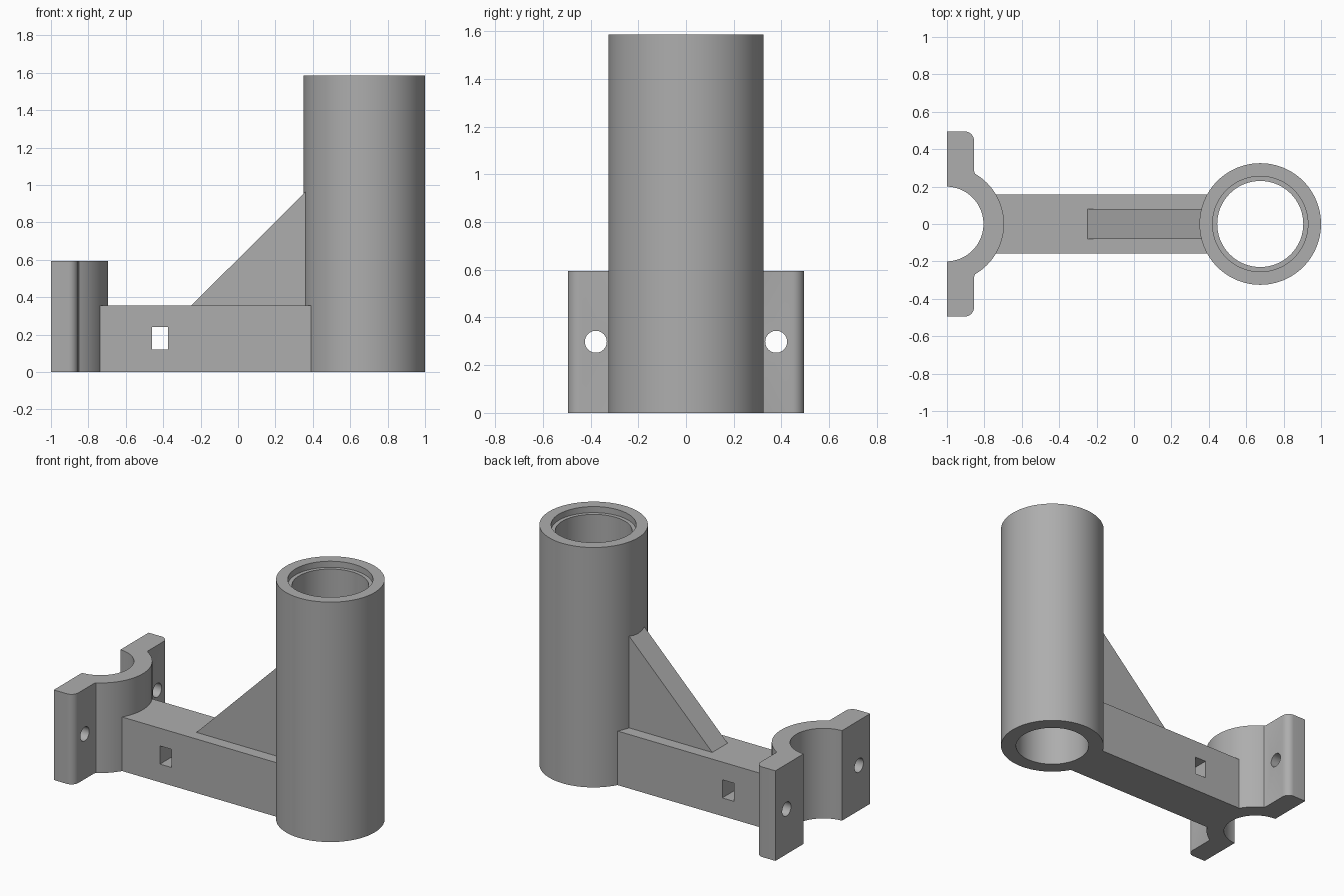
import bpy, bmesh, math
from math import sin, cos, radians
from mathutils import Vector, Matrix

if "Cube" in bpy.data.objects:
    bpy.data.objects.remove(bpy.data.objects["Cube"], do_unlink=True)

grey = bpy.data.materials.new("plain grey")
grey.use_nodes = True
GREY = (0.42, 0.42, 0.42, 1)
grey.diffuse_color = GREY
grey.node_tree.nodes["Principled BSDF"].inputs["Base Color"].default_value = GREY


def make(name, bm):
    bmesh.ops.recalc_face_normals(bm, faces=bm.faces)
    mesh = bpy.data.meshes.new(name)
    bm.to_mesh(mesh)
    bm.free()
    mesh.materials.append(grey)
    obj = bpy.data.objects.new(name, mesh)
    bpy.context.collection.objects.link(obj)
    return obj


def prism(name, points, offset):
    """Extrude a closed outline along an offset vector."""
    bm = bmesh.new()
    face = bm.faces.new([bm.verts.new(p) for p in points])
    new = bmesh.ops.extrude_face_region(bm, geom=[face])["geom"]
    bmesh.ops.translate(bm, vec=offset, verts=[v for v in new if isinstance(v, bmesh.types.BMVert)])
    return make(name, bm)


def box(name, x0, x1, half_y, z0, z1):
    points = [(x0, -half_y, z0), (x1, -half_y, z0), (x1, -half_y, z1), (x0, -half_y, z1)]
    return prism(name, points, (0, 2 * half_y, 0))


def arc(cx, cy, r, a0, a1, n):
    angles = [radians(a0 + (a1 - a0) * i / n) for i in range(n + 1)]
    return [(cx + r * cos(a), cy + r * sin(a)) for a in angles]


def cut(obj, cutters):
    for c in cutters:
        mod = obj.modifiers.new("cut", 'BOOLEAN')
        mod.operation, mod.solver, mod.object = 'DIFFERENCE', 'EXACT', c
    bpy.context.view_layer.update()
    graph = bpy.context.evaluated_depsgraph_get()
    mesh = bpy.data.meshes.new_from_object(obj.evaluated_get(graph))
    obj.modifiers.clear()
    obj.data = mesh
    for c in cutters:
        bpy.data.objects.remove(c, do_unlink=True)


def smooth(obj):
    bpy.ops.object.select_all(action='DESELECT')
    obj.select_set(True)
    bpy.context.view_layer.objects.active = obj
    bpy.ops.object.shade_smooth_by_angle(angle=radians(25))


# Upright tube with a shallow counterbore at the top
TUBE_X, TOP = 0.675, 1.585
bm = bmesh.new()
section = [(0.325, 0), (0.325, TOP), (0.255, TOP), (0.255, TOP - 0.04), (0.23, TOP - 0.04), (0.23, 0)]
verts = [bm.verts.new((TUBE_X + r, 0, z)) for r, z in section]
edges = [bm.edges.new((v, verts[i - 1])) for i, v in enumerate(verts)]
bmesh.ops.spin(bm, geom=verts + edges, cent=(TUBE_X, 0, 0), axis=(0, 0, 1),
               angle=math.tau, steps=96, use_merge=True)
bmesh.ops.remove_doubles(bm, verts=bm.verts, dist=1e-5)
smooth(make("upright_tube", bm))

# Half-round clamp with a rounded flange on each side
CX, BACK, FRONT, FLANGE_Y, ROUND = -1.005, -1.0, -0.855, 0.495, 0.05
meet = math.degrees(math.acos((FRONT - CX) / 0.31))
half = arc(CX, 0, 0.31, 0, meet - 1, 24)
half += [(FRONT, 0.283)]
half += arc(FRONT - ROUND, FLANGE_Y - ROUND, ROUND, 0, 90, 8)
half += [(BACK, FLANGE_Y)]
half += arc(CX, 0, 0.2, 88.5, 0, 32)
mirrored = [(x, -y) for x, y in reversed(half[1:-1])]
clamp = prism("pipe_clamp", [(x, y, 0) for x, y in half + mirrored], (0, 0, 0.595))

# Bolt holes through the flanges
holes = []
for side in (-1, 1):
    bm = bmesh.new()
    bmesh.ops.create_cone(bm, cap_ends=True, segments=40, radius1=0.046, radius2=0.046, depth=0.5,
                          matrix=Matrix.Translation((-0.93, side * 0.378, 0.298)) @ Matrix.Rotation(radians(90), 4, 'Y'))
    hole = make("hole_cutter", bm)
    hole.hide_render = True
    holes.append(hole)
cut(clamp, holes)
smooth(clamp)

# Connecting arm with a rectangular slot through it
arm = box("connecting_arm", -0.76, 0.42, 0.157, 0, 0.357)
slot = box("slot_cutter", -0.46, -0.375, 0.4, 0.12, 0.24)
slot.hide_render = True
cut(arm, [slot])

# Triangular brace between the arm and the tube
brace = [(-0.25, 0.355), (0.38, 0.355), (0.38, 0.983)]
prism("triangular_brace", [(x, -0.08, z) for x, z in brace], (0, 0.16, 0))
